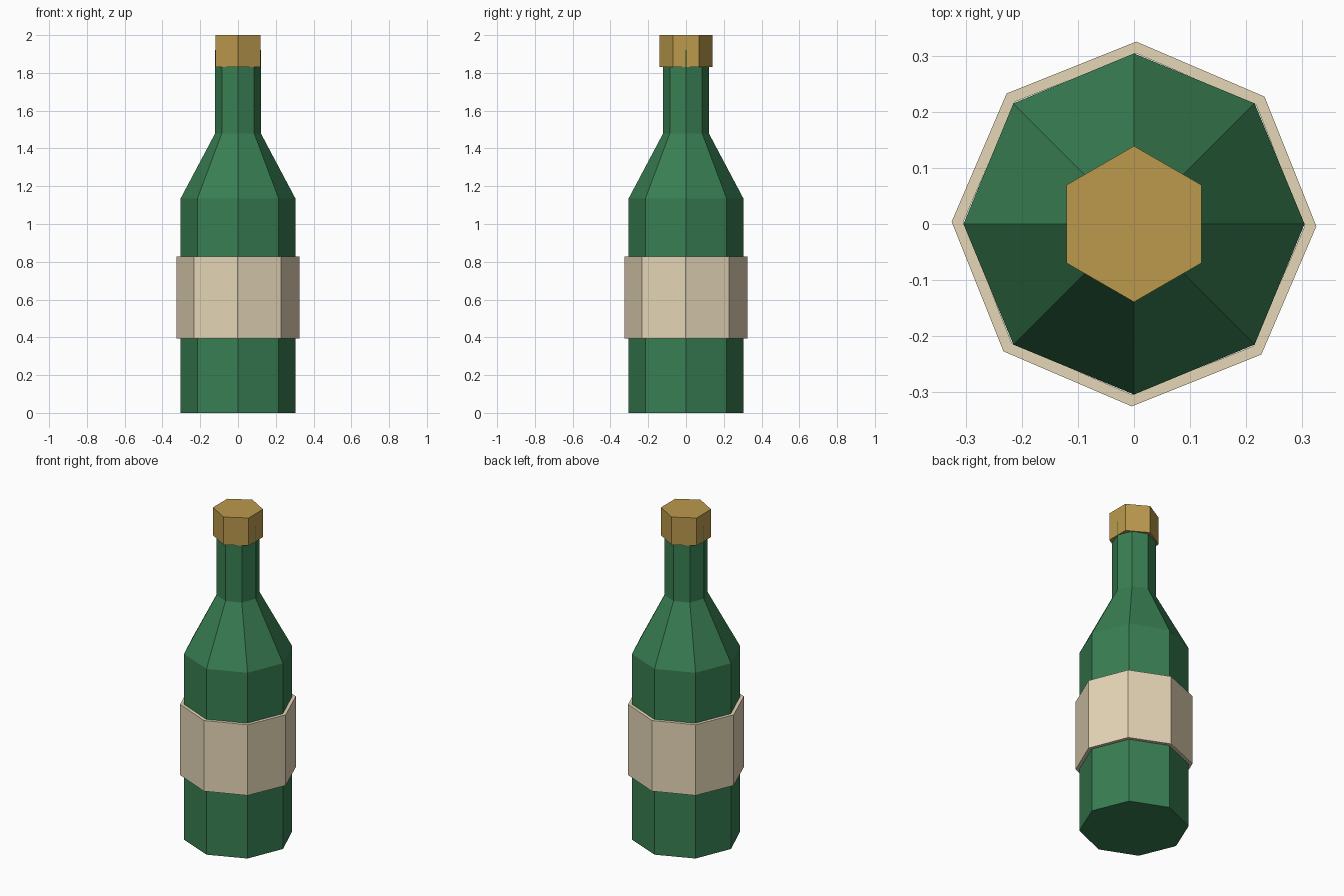
import bpy, bmesh
from math import cos, sin, pi, radians

if "Cube" in bpy.data.objects:
    bpy.data.objects.remove(bpy.data.objects["Cube"])


def lathe(name, profile, sides, start, colour, ring=False):
    """Flat-sided turned part from (radius, z) points, capped or closed into a ring."""
    bm = bmesh.new()
    loops = []
    for r, z in profile:
        loops.append([bm.verts.new((r * cos(start + 2 * pi * i / sides),
                                    r * sin(start + 2 * pi * i / sides), z))
                      for i in range(sides)])
    pairs = list(zip(loops, loops[1:]))
    if ring:
        pairs.append((loops[-1], loops[0]))
    else:
        bm.faces.new(loops[0])
        bm.faces.new(loops[-1])
    for a, b in pairs:
        for i in range(sides):
            j = (i + 1) % sides
            bm.faces.new((a[i], a[j], b[j], b[i]))
    bmesh.ops.recalc_face_normals(bm, faces=bm.faces[:])
    mesh = bpy.data.meshes.new(name)
    bm.to_mesh(mesh)
    bm.free()
    mat = bpy.data.materials.new(name + "_colour")
    mat.diffuse_color = (*colour, 1)
    mat.use_nodes = True
    mat.node_tree.nodes["Principled BSDF"].inputs["Base Color"].default_value = mat.diffuse_color
    mesh.materials.append(mat)
    obj = bpy.data.objects.new(name, mesh)
    bpy.context.collection.objects.link(obj)
    return obj


# Glass: straight body, sloping shoulder, neck running up into the cap
lathe("bottle_glass", [(0.304, 0), (0.304, 1.135), (0.121, 1.48), (0.121, 1.92)],
      8, 0, (0.04, 0.21, 0.085))

# Paper label: band standing proud of the body, turned very slightly
lathe("label", [(0.304, 0.395), (0.325, 0.395), (0.325, 0.827), (0.304, 0.827)],
      8, radians(-0.7), (0.78, 0.67, 0.47), ring=True)

# Six-sided cap
lathe("cap", [(0.139, 1.83), (0.139, 2.0)], 6, pi / 2, (0.5, 0.32, 0.075))
